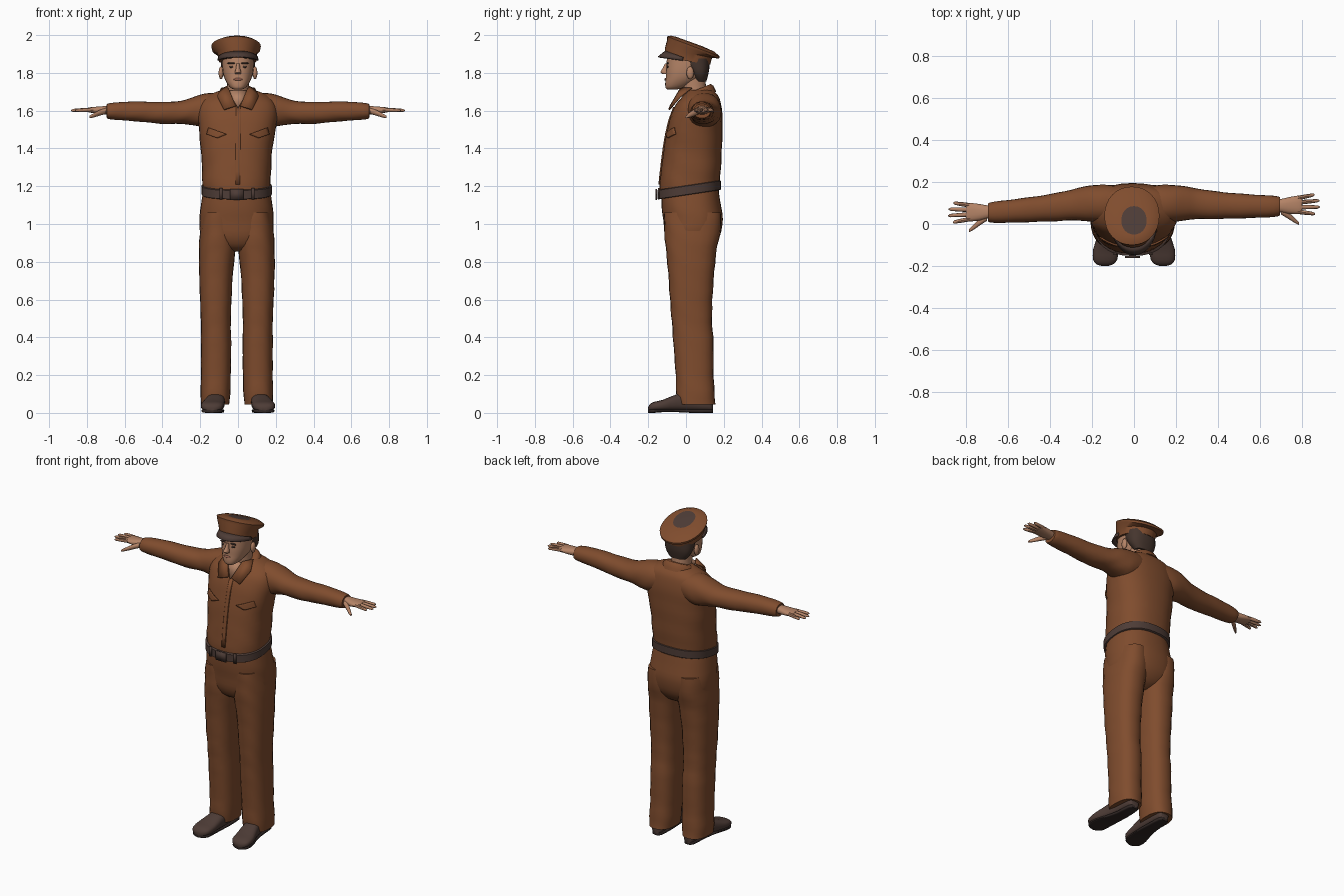
import bpy
import bmesh
import math
from math import sin, cos, pi

cube = bpy.data.objects.get("Cube")
if cube:
    bpy.data.objects.remove(cube, do_unlink=True)


def material(name, color):
    m = bpy.data.materials.new(name)
    m.use_nodes = True
    m.diffuse_color = (*color, 1)
    m.node_tree.nodes["Principled BSDF"].inputs["Base Color"].default_value = (*color, 1)
    return m


BROWN = material("uniform brown", (0.215, 0.073, 0.027))
SKIN = material("skin", (0.46, 0.23, 0.135))
DARK = material("dark leather", (0.075, 0.045, 0.037))
HAIR = material("dark hair", (0.06, 0.036, 0.027))
LIP = material("lips", (0.33, 0.13, 0.085))
SOLE = material("sole", (0.03, 0.02, 0.018))


def build(name, verts, faces, mat, thick=0, angle=45):
    """Make a mesh object with outward normals and smooth shading."""
    me = bpy.data.meshes.new(name)
    me.from_pydata(verts, [], faces)
    bm = bmesh.new()
    bm.from_mesh(me)
    bmesh.ops.recalc_face_normals(bm, faces=bm.faces)
    bm.to_mesh(me)
    bm.free()
    me.materials.append(mat)
    ob = bpy.data.objects.new(name, me)
    bpy.context.collection.objects.link(ob)
    if thick:
        mod = ob.modifiers.new("thickness", "SOLIDIFY")
        mod.thickness = thick
        mod.offset = 0
    bpy.ops.object.select_all(action="DESELECT")
    ob.select_set(True)
    bpy.context.view_layer.objects.active = ob
    bpy.ops.object.shade_smooth_by_angle(angle=math.radians(angle))
    return ob


def resample(rings, steps):
    """Catmull-Rom smoothing between the given sections."""
    rings = [tuple(r) + (0,) * (6 - len(r)) for r in rings]
    out = []
    for i in range(len(rings) - 1):
        p0, p1, p2, p3 = (rings[min(max(i + k, 0), len(rings) - 1)] for k in (-1, 0, 1, 2))
        for s in range(steps):
            t = s / steps
            out.append(tuple(b + 0.5 * t * (c - a + t * (2*a - 5*b + 4*c - d + t * (3*(b - c) + d - a)))
                             for a, b, c, d in zip(p0, p1, p2, p3)))
    return out + [rings[-1]]


def loft(name, rings, mat, axis="Z", seg=24, n=2.4, steps=3, wrinkle=0, move=None):
    """Sections are (position, a_min, a_max, b_min, b_max, slope) across one axis."""
    verts, faces = [], []
    rings = resample(rings, steps)
    for t, a0, a1, b0, b1, slope in rings:
        for k in range(seg):
            th = 2 * pi * k / seg
            w = 1 + wrinkle * sin(t * 48 + 3 * sin(th) + 2 * cos(2 * th))
            ca, sa = cos(th), sin(th)
            a = (a0 + a1) / 2 + w * (a1 - a0) / 2 * math.copysign(abs(ca) ** (2 / n), ca)
            db = w * (b1 - b0) / 2 * math.copysign(abs(sa) ** (2 / n), sa)
            b, p = (b0 + b1) / 2 + db, t + slope * db
            v = {"Z": (a, b, p), "X": (p, a, b), "Y": (a, p, b)}[axis]
            verts.append(move(*v) if move else v)
    for r in range(len(rings) - 1):
        for k in range(seg):
            j = (k + 1) % seg
            faces.append((r*seg + k, r*seg + j, r*seg + seg + j, r*seg + seg + k))
    faces.append(tuple(range(seg)))
    faces.append(tuple(range(len(verts) - seg, len(verts))))
    return build(name, verts, faces, mat)


def ball(name, loc, size, mat):
    x, y, z = loc
    a, b, c = size
    rings = [(z + c * sin(q), x - a * cos(q), x + a * cos(q), y - b * cos(q), y + b * cos(q))
             for q in [(-1.5 + 0.5 * i) for i in range(7)]]
    return loft(name, rings, mat, seg=12, n=2, steps=1)


# Shirt body
SHIRT = [(1.16, -.18, .168, -.138, .172), (1.22, -.19, .172, -.14, .178),
         (1.30, -.19, .176, -.13, .185), (1.40, -.198, .182, -.118, .19),
         (1.50, -.207, .2, -.1, .193), (1.58, -.212, .21, -.078, .192),
         (1.64, -.2, .2, -.05, .185), (1.68, -.16, .16, -.012, .17),
         (1.71, -.085, .085, .015, .14)]
loft("shirt_body", SHIRT, BROWN, seg=32, wrinkle=.006)
PROFILE = resample(SHIRT, 4)


def shirt_front(x, z):
    """Front y of the shirt at a given x and height."""
    for r, s in zip(PROFILE, PROFILE[1:]):
        if r[0] <= z <= s[0]:
            f = (z - r[0]) / (s[0] - r[0])
            _, a0, a1, b0, b1, _ = (u + f * (v - u) for u, v in zip(r, s))
            q = min(1, abs(x - (a0 + a1) / 2) / ((a1 - a0) / 2))
            return (b0 + b1) / 2 - (b1 - b0) / 2 * (1 - q ** 2.4) ** (1 / 2.4)
    return -.14


def shirt_patch(name, corners, mat, lift=.004):
    """Thin plate that follows the shirt front; corners are (x, z)."""
    k = 6
    verts = []
    for i in range(k + 1):
        for j in range(k + 1):
            u, v = i / k, j / k
            w = ((1-u) * (1-v), u * (1-v), u * v, (1-u) * v)
            x, z = (sum(q * c[m] for q, c in zip(w, corners)) for m in (0, 1))
            verts.append((x, shirt_front(x, z) - lift, z))
    faces = [(i*(k+1) + j, i*(k+1) + j+1, (i+1)*(k+1) + j+1, (i+1)*(k+1) + j)
             for i in range(k) for j in range(k)]
    return build(name, verts, faces, mat, .008)


shirt_patch("shirt_placket", [(-.014, 1.21), (.010, 1.21), (.014, 1.62), (-.010, 1.62)], BROWN, .002)
for s, side in ((1, "left"), (-1, "right")):
    shirt_patch(side + "_pocket_flap", [(s*.06, 1.475), (s*.11, 1.455), (s*.165, 1.475), (s*.155, 1.51)], BROWN)

# Open neck and collar
build("open_neck", [(-.055, -.02, 1.705), (.055, -.02, 1.705), (0, -.078, 1.615)], [(0, 1, 2)], SKIN, .008)
loft("collar", [(1.665, -.11, .11, -.04, .16, .35), (1.70, -.095, .095, -.02, .145, .38),
                (1.715, -.078, .078, .0, .13, .4)], BROWN, n=2, steps=2)
for s, side in ((1, "left"), (-1, "right")):
    build(side + "_collar_point", [(s*.05, -.028, 1.718), (s*.012, -.082, 1.625), (s*.075, -.09, 1.605),
                                   (s*.11, -.03, 1.675), (s*.085, .03, 1.72)], [(0, 1, 2, 3), (0, 3, 4)], BROWN, .009)

# Belt with buckle and loops
loft("belt", [(1.155, -.188, .174, -.148, .18, .15), (1.158, -.193, .179, -.152, .185, .15),
              (1.203, -.193, .179, -.152, .185, .15), (1.206, -.188, .174, -.148, .18, .15)], DARK, seg=32, steps=1)
for name, x, w, h in (("buckle", -.007, .035, .028), ("belt_loop_right", -.09, .008, .03), ("belt_loop_left", .08, .008, .03)):
    y = -.157 if name == "buckle" else -.143
    z = 1.156 if name == "buckle" else 1.16
    build(name, [(x - w, y, z - h), (x + w, y, z - h), (x + w, y, z + h), (x - w, y, z + h)], [(0, 1, 2, 3)], DARK, .008)

# Trousers: hips and legs
loft("trouser_hips", [(1.20, -.178, .165, -.13, .168), (1.10, -.197, .183, -.13, .185),
                      (1.02, -.203, .188, -.12, .195), (.94, -.195, .182, -.112, .18),
                      (.88, -.12, .11, -.085, .14), (.855, -.05, .04, -.04, .09)], BROWN, seg=32, wrinkle=.004)
LEG = [(1.06, .02, .183, -.115, .183), (.98, .008, .193, -.115, .187), (.88, .005, .2, -.108, .165),
       (.75, .02, .2, -.095, .15), (.60, .028, .195, -.085, .14), (.48, .032, .19, -.075, .138),
       (.36, .03, .19, -.066, .146), (.2, .032, .19, -.055, .146), (.10, .035, .192, -.052, .152),
       (.045, .04, .19, -.046, .156)]
SHOE = [(.142, .09, .13, .01, .06), (.125, .075, .147, .01, .08), (.03, .07, .155, .01, .11),
        (-.05, .07, .172, .01, .098), (-.12, .073, .194, .01, .07), (-.17, .08, .194, .01, .058),
        (-.192, .1, .178, .01, .045), (-.2, .125, .152, .012, .03)]
for s, side in ((1, "left"), (-1, "right")):
    loft(side + "_trouser_leg", LEG, BROWN, wrinkle=.014, move=lambda x, y, z: (s * x - .006, y, z))
    flip = lambda x, y, z: (s * x, y, z)
    loft(side + "_shoe", SHOE, DARK, axis="Y", n=2.6, steps=2, move=flip)
    loft(side + "_shoe_sole", [(t, a + .003, b - .003, .004 if -.17 < t < .0 else 0, .02) for t, a, b, *_ in SHOE],
         SOLE, axis="Y", n=4, steps=2, move=flip)

# Sleeves and hands
SLEEVE = [(.08, .02, .18, 1.53, 1.69), (.15, .005, .187, 1.51, 1.692), (.20, .01, .185, 1.515, 1.686),
          (.25, .018, .176, 1.525, 1.667), (.30, .02, .166, 1.53, 1.652), (.40, .018, .148, 1.53, 1.646),
          (.50, .018, .136, 1.54, 1.648), (.60, .018, .126, 1.548, 1.647), (.685, .022, .117, 1.556, 1.638),
          (.695, .035, .107, 1.567, 1.63)]
PALM = [(.66, .045, .1, 1.578, 1.625), (.70, .04, .104, 1.58, 1.625), (.74, .032, .112, 1.583, 1.622),
        (.785, .03, .118, 1.59, 1.618), (.80, .036, .113, 1.593, 1.614)]
FINGERS = (("index", .041, .028, .862), ("middle", .063, .06, .884), ("ring", .085, .091, .882), ("little", .106, .12, .86))
for s, side in ((1, "left"), (-1, "right")):
    place = lambda x, y, z: (s * x, y + s * .018 * max(0, x - .2) / .6, z)
    loft(side + "_sleeve", SLEEVE, BROWN, axis="X", n=2.2, wrinkle=.015, move=place)
    loft(side + "_palm", PALM, SKIN, axis="X", seg=14, move=place)
    for finger, y0, y1, tip in FINGERS:
        parts = []
        for f, r in ((0, .011), (.5, .010), (.9, .008), (1, .003)):
            x, y, z = .78 + f * (tip - .78), y0 + f * (y1 - y0), 1.605 - .004 * f
            parts.append((x, y - r, y + r, z - r, z + r))
        loft(f"{side}_{finger}_finger", parts, SKIN, axis="X", seg=8, n=2, steps=1, move=place)
    loft(side + "_thumb", [(.70, .03, .07, 1.582, 1.615), (.735, .008, .04, 1.572, 1.603),
                           (.765, -.012, .012, 1.563, 1.586), (.785, -.022, -.008, 1.56, 1.574)],
         SKIN, axis="X", seg=10, n=2, steps=2, move=place)

# Neck, head and hair
loft("neck", [(1.64, -.065, .065, -.025, .115), (1.70, -.058, .058, -.022, .108), (1.80, -.058, .058, -.03, .1)], SKIN, n=2)
loft("head", [(1.712, -.022, .022, -.098, -.05), (1.722, -.04, .04, -.108, -.01), (1.745, -.058, .058, -.11, .04),
              (1.775, -.073, .073, -.107, .085), (1.81, -.081, .081, -.106, .105),
              (1.85, -.084, .084, -.103, .115), (1.89, -.084, .084, -.1, .115)], SKIN, n=2.3)
loft("hair", [(1.755, -.055, .055, .05, .108), (1.785, -.078, .078, .03, .116), (1.82, -.089, .089, .005, .123),
              (1.875, -.091, .091, -.03, .125)], HAIR, n=2.3)
loft("nose", [(1.85, -.008, .008, -.112, -.09), (1.825, -.011, .011, -.124, -.09), (1.803, -.017, .017, -.137, -.09),
              (1.793, -.014, .014, -.122, -.09)], SKIN, seg=10, n=2, steps=2)
ball("mouth", (0, -.108, 1.766), (.025, .007, .007), LIP)
for s, side in ((1, "left"), (-1, "right")):
    ball(side + "_ear", (s*.09, .022, 1.80), (.013, .02, .034), SKIN)
    ball(side + "_eye", (s*.033, -.096, 1.832), (.014, .006, .006), HAIR)
    ball(side + "_eyebrow", (s*.035, -.098, 1.851), (.022, .006, .005), HAIR)

# Peaked cap: band, sloping crown with a dark top patch, and visor
cap = loft("cap", [(1.862, -.102, .098, -.108, .128, -.15), (1.905, -.11, .1, -.112, .138, -.2),
                   (1.925, -.138, .118, -.1, .175, -.36), (1.94, -.141, .121, -.1, .178, -.38),
                   (1.955, -.11, .098, -.078, .15, -.37), (1.966, -.06, .06, -.05, .085, -.36)],
           BROWN, seg=32, n=2.1, steps=1)
cap.data.materials.append(DARK)
cap.data.polygons[len(cap.data.polygons) - 1].material_index = 1
count = 16
arcs = []
for i in range(count + 1):
    a = pi * (.04 + .92 * i / count)
    arcs.append((.103 * cos(a), -.108 * sin(a), 1.878 + .036 * sin(a)))
    arcs.append((.106 * cos(a), -.146 * sin(a), 1.862 + .022 * sin(a)))
build("cap_visor", arcs, [(2*i, 2*i + 1, 2*i + 3, 2*i + 2) for i in range(count)], DARK, .008)
